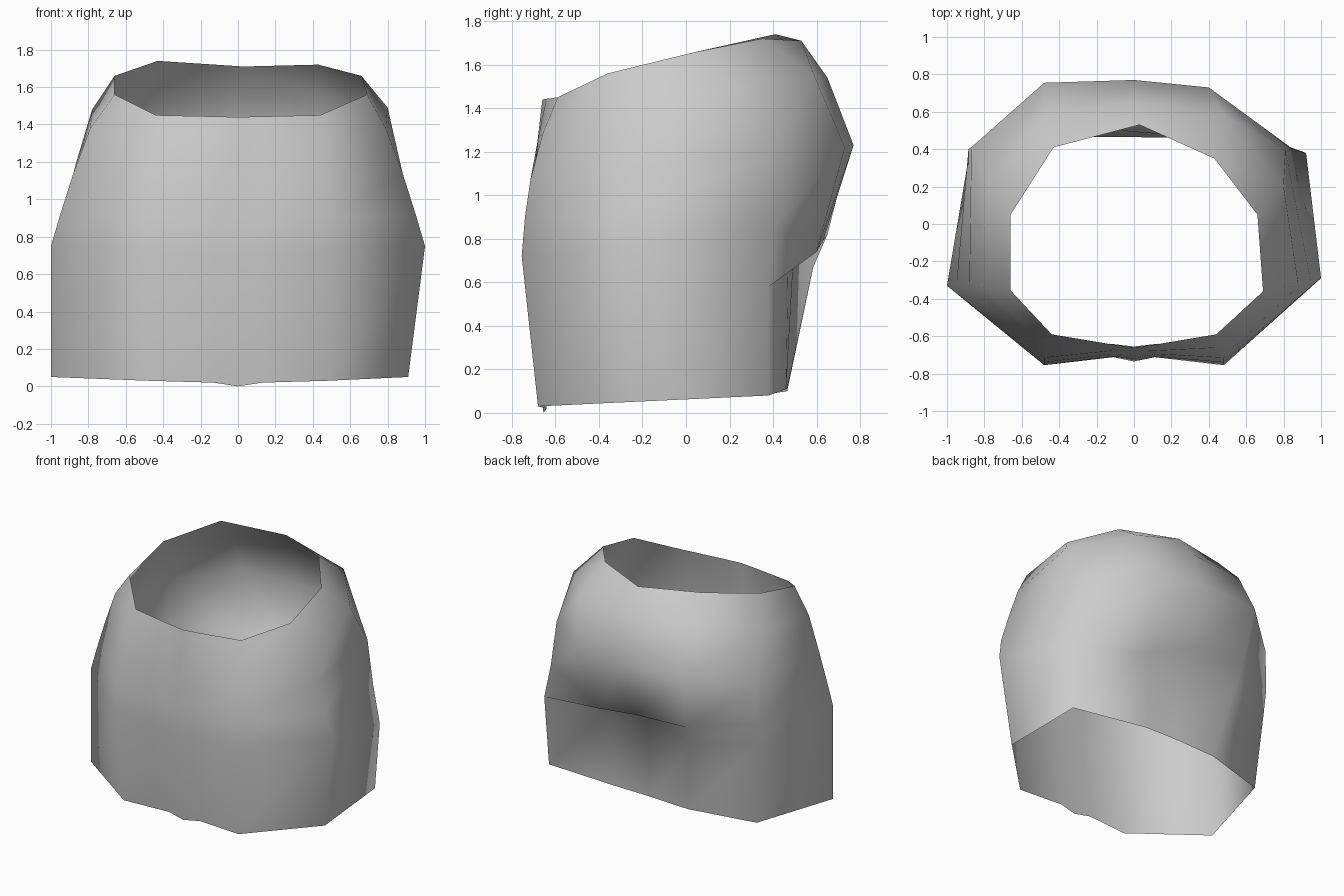
import bpy, bmesh

# Half cross-sections from the front centre round the left side to the back centre
RINGS = [
    # bottom hem
    [(0, -.655, 0), (-.13, -.64, .02), (-.48, -.68, .03), (-1, -.33, .05), (-.83, .34, .08), (-.34, .465, .10),
     (-.03, .465, .11)],
    # hip line, tucked in at the back
    [(0, -.735, .68), (-.11, -.712, .69), (-.48, -.755, .72), (-1, -.33, .75), (-.88, .38, .70), (-.45, .585, .67),
     (-.03, .495, .73)],
    # overhang of the upper back
    [(0, -.72, .88), (-.12, -.708, .88), (-.48, -.74, .9), (-.95, -.33, .92), (-.885, .40, .87), (-.46, .65, .82),
     (-.02, .63, .79)],
    # chest
    [(0, -.70, 1.07), (-.12, -.695, 1.07), (-.48, -.715, 1.07), (-.88, -.33, 1.14), (-.87, .41, 1.18),
     (-.48, .755, 1.23), (0, .77, 1.23)],
    # shoulder
    [(0, -.68, 1.27), (-.12, -.678, 1.27), (-.46, -.66, 1.28), (-.79, -.34, 1.38), (-.78, .20, 1.48),
     (-.47, .59, 1.55), (0, .65, 1.54)],
    # open top rim
    [(0, -.66, 1.44), (-.13, -.642, 1.443), (-.44, -.59, 1.45), (-.66, -.355, 1.56), (-.66, .05, 1.66),
     (-.43, .41, 1.74), (.03, .53, 1.71)],
]
# Places where the right side differs: (ring, column) -> position
RIGHT = {
    (0, 3): (.91, -.26, .05), (0, 4): (.88, .38, .08), (0, 5): (.27, .46, .11),
    (1, 3): (1, -.29, .75), (1, 4): (.92, .38, .58), (1, 5): (.28, .47, .72),
    (2, 4): (.85, .40, .85), (2, 5): (.30, .60, .74),
    (3, 4): (.81, .39, 1.18), (3, 5): (.40, .73, 1.22),
    (4, 4): (.80, .20, 1.49),
    (5, 3): (.69, -.36, 1.56), (5, 5): (.43, .35, 1.72),
}


def full_ring(i, half):
    """Mirror a half section into a closed loop of twelve points."""
    right = [RIGHT.get((i, j), (-half[j][0], half[j][1], half[j][2])) for j in (5, 4, 3, 2, 1)]
    return half + right


# Open sleeveless shell, skinned ring by ring
bm = bmesh.new()
loops = [[bm.verts.new(p) for p in full_ring(i, h)] for i, h in enumerate(RINGS)]
for low, high in zip(loops, loops[1:]):
    n = len(low)
    for j in range(n):
        k = (j + 1) % n
        bm.faces.new((low[k], low[j], high[j], high[k]))
bmesh.ops.recalc_face_normals(bm, faces=bm.faces)
# Outside must face outward on an open shell
if sum(f.normal.x * f.calc_center_median().x + f.normal.y * f.calc_center_median().y for f in bm.faces) < 0:
    bmesh.ops.reverse_faces(bm, faces=bm.faces)
for f in bm.faces:
    f.smooth = True
mesh = bpy.data.meshes.new("torso_shell")
bm.to_mesh(mesh)
bm.free()

grey = bpy.data.materials.new("light grey")
grey.diffuse_color = (.6, .6, .6, 1)
mesh.materials.append(grey)
shell = bpy.data.objects.new("torso_shell", mesh)
bpy.context.collection.objects.link(shell)
